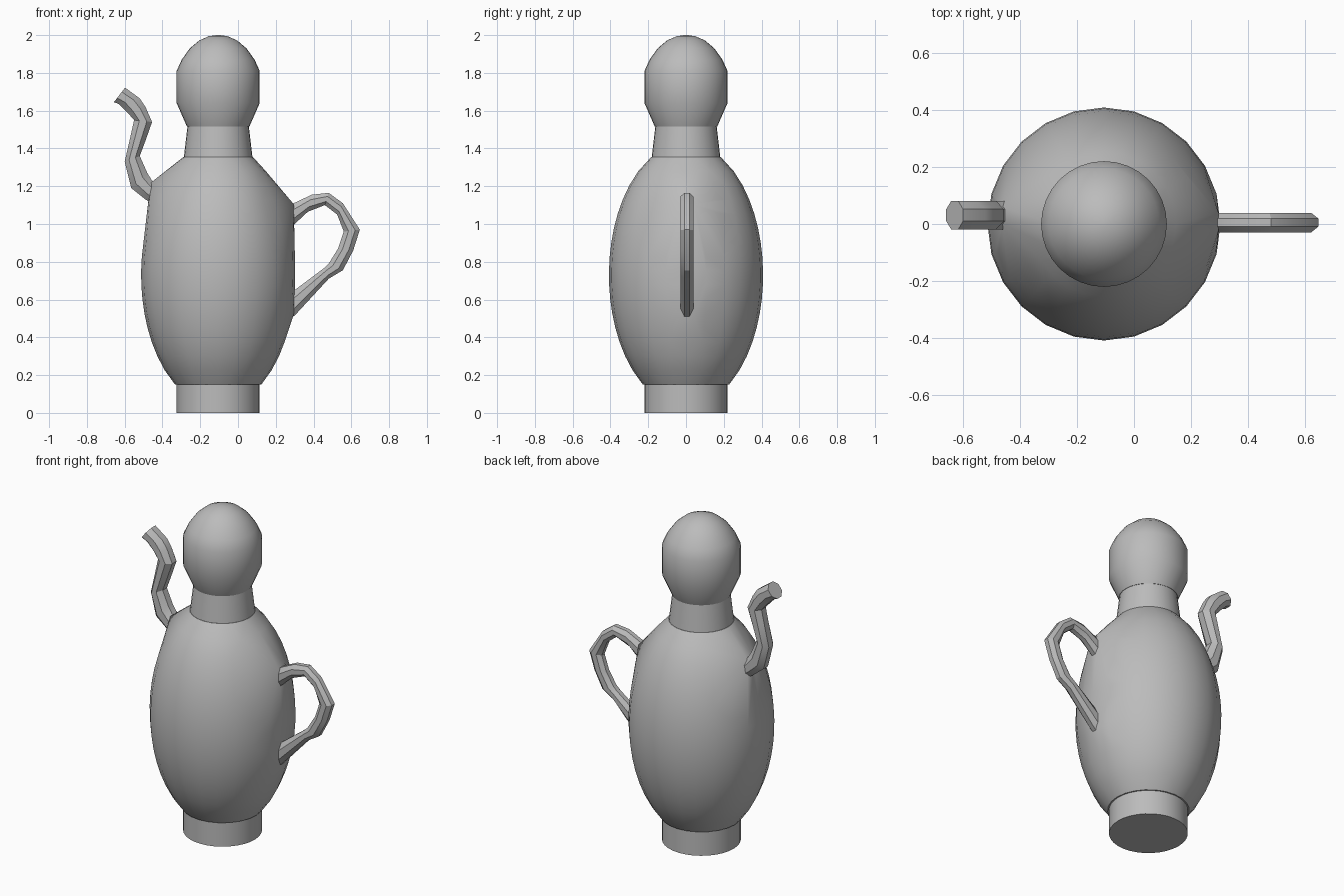
import bpy, bmesh, math
from math import cos, sin, pi, radians

cube = bpy.data.objects.get("Cube")
if cube:
    bpy.data.objects.remove(cube, do_unlink=True)

grey = bpy.data.materials.new("plain grey")
grey.use_nodes = True
grey.diffuse_color = (0.5, 0.5, 0.5, 1)
grey.node_tree.nodes["Principled BSDF"].inputs["Base Color"].default_value = (0.5, 0.5, 0.5, 1)

AXIS_X = -0.105


def finish(name, bm, angle):
    """Turn a bmesh into a shaded, coloured object."""
    bmesh.ops.recalc_face_normals(bm, faces=bm.faces)
    mesh = bpy.data.meshes.new(name)
    bm.to_mesh(mesh)
    bm.free()
    obj = bpy.data.objects.new(name, mesh)
    bpy.context.collection.objects.link(obj)
    mesh.materials.append(grey)
    bpy.ops.object.select_all(action='DESELECT')
    obj.select_set(True)
    bpy.context.view_layer.objects.active = obj
    bpy.ops.object.shade_smooth_by_angle(angle=radians(angle))
    return obj


def loft(bm, rings):
    """Skin closed rings of equal length and cap both ends."""
    loops = [[bm.verts.new(p) for p in ring] for ring in rings]
    n = len(loops[0])
    for a, b in zip(loops, loops[1:]):
        for i in range(n):
            j = (i + 1) % n
            bm.faces.new((a[i], a[j], b[j], b[i]))
    bm.faces.new(loops[0])
    bm.faces.new(loops[-1])


def circle(r, z, sides):
    return [(AXIS_X + r * cos(2 * pi * i / sides), r * sin(2 * pi * i / sides), z)
            for i in range(sides)]


def lathe(name, profile, sides=32, angle=30):
    bm = bmesh.new()
    loft(bm, [circle(r, z, sides) for r, z in profile])
    return finish(name, bm, angle)


def tube(name, pairs, y, half_width, angle=25, sides=8):
    """Chamfered tube whose silhouette follows (outer, inner) x-z pairs."""
    bm = bmesh.new()
    rings = []
    k = 1 / cos(pi / sides)
    for ox, oz, ix, iz in pairs:
        ring = []
        for i in range(sides):
            a = 2 * pi * (i + 0.5) / sides
            c, s = k * cos(a) / 2, k * sin(a) * half_width
            ring.append(((ox + ix) / 2 + c * (ox - ix), y + s,
                         (oz + iz) / 2 + c * (oz - iz)))
        rings.append(ring)
    loft(bm, rings)
    return finish(name, bm, angle)


# Foot, neck and domed lid
lathe("foot", [(0.22, 0), (0.22, 0.155)])
lathe("neck", [(0.182, 1.35), (0.162, 1.52)])
lathe("lid", [(0.165, 1.515), (0.22, 1.64), (0.22, 1.81), (0.193, 1.87),
              (0.15, 1.93), (0.1, 1.972), (0.05, 1.994), (0.01, 2.0)])

# Egg-shaped body, stretched out to meet the handle and spout
bm = bmesh.new()
steps = 16
for k in range(steps + 1):
    z = 0.15 + (1.355 - 0.15) * k / steps
    r = 0.408 * math.sqrt(1 - ((z - 0.73) / 0.7) ** 2)
    for p in circle(r, z, 24):
        bm.verts.new(p)
anchors = [(0.295, y, z) for y in (-0.025, 0.04) for z in (0.52, 0.65, 1.0, 1.105)]
anchors += [(-0.46, 0.0, 1.22), (-0.46, 0.06, 1.22), (-0.475, 0.03, 1.12)]
for p in anchors:
    bm.verts.new(p)
hull = bmesh.ops.convex_hull(bm, input=bm.verts[:])
bmesh.ops.delete(bm, geom=[v for v in bm.verts if not v.link_faces], context='VERTS')
finish("body", bm, 35)

# Looped handle
tube("handle", [
    (0.27, 1.09, 0.27, 0.98), (0.295, 1.11, 0.3, 1.0), (0.39, 1.155, 0.37, 1.065),
    (0.48, 1.165, 0.46, 1.1), (0.555, 1.11, 0.525, 1.05), (0.645, 0.97, 0.56, 0.96),
    (0.61, 0.86, 0.53, 0.87), (0.555, 0.755, 0.48, 0.79), (0.48, 0.71, 0.46, 0.77),
    (0.3, 0.515, 0.3, 0.65), (0.27, 0.5, 0.27, 0.62)], 0.005, 0.034)

# Curved spout
tube("spout", [
    (-0.44, 1.1, -0.42, 1.2), (-0.49, 1.13, -0.455, 1.23), (-0.565, 1.19, -0.48, 1.27),
    (-0.6, 1.33, -0.52, 1.36), (-0.57, 1.46, -0.49, 1.44), (-0.55, 1.55, -0.455, 1.54),
    (-0.585, 1.59, -0.49, 1.62), (-0.63, 1.635, -0.52, 1.665),
    (-0.657, 1.645, -0.598, 1.722)], 0.031, 0.05)
